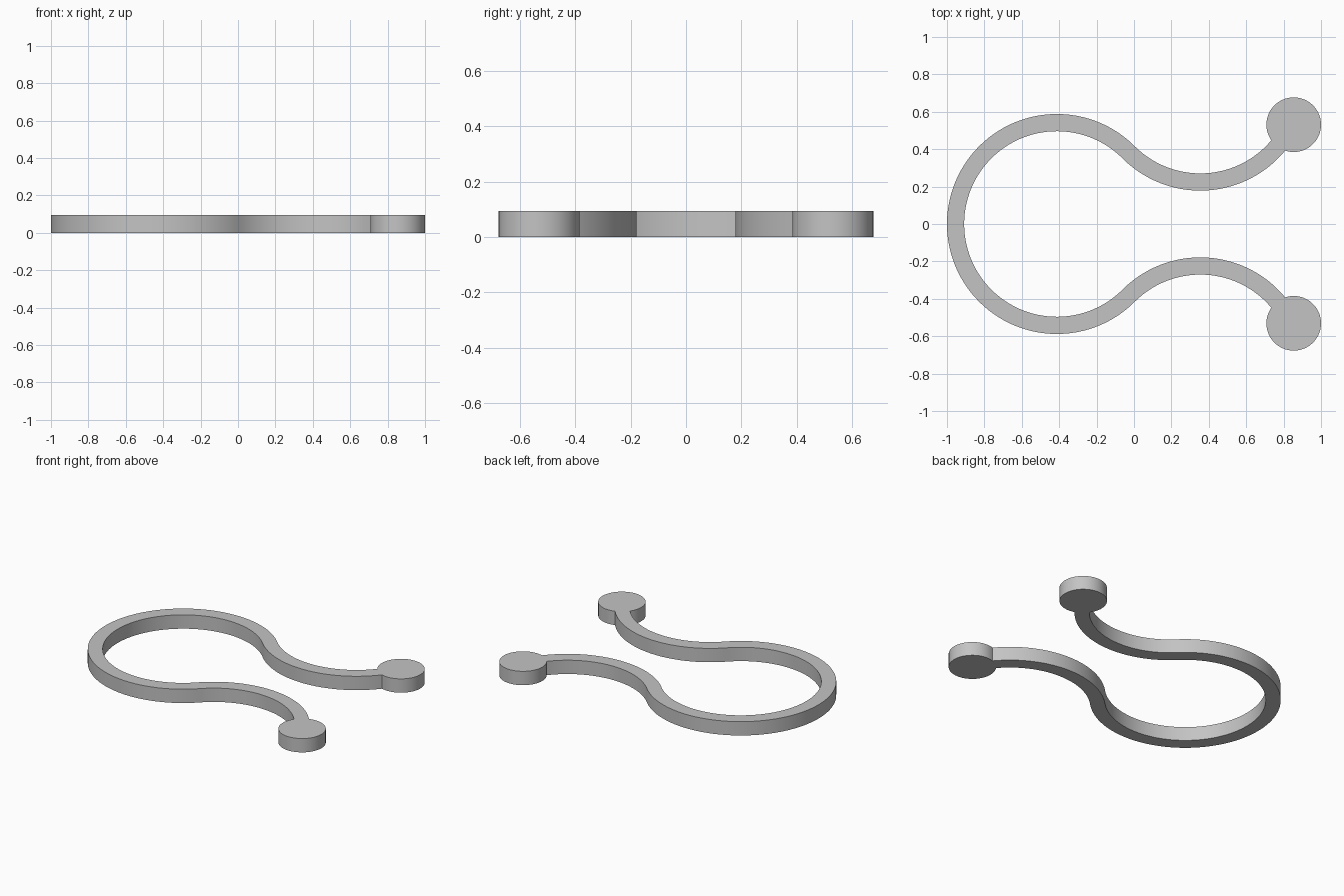
import bpy
import bmesh
from math import acos, atan2, cos, pi, radians, sin
from mathutils import Vector

# Remove the default cube
cube = bpy.data.objects.get("Cube")
if cube:
    bpy.data.objects.remove(cube, do_unlink=True)

HEIGHT = 0.094
RADIUS = 0.542          # centre line of every bend
HALF_WIDTH = 0.046
PAD_RADIUS = 0.146
OUTER, INNER = RADIUS + HALF_WIDTH, RADIUS - HALF_WIDTH

loop_centre = Vector((OUTER - 1, 0))
arm_centre = loop_centre + 2 * RADIUS * Vector((cos(pi / 4), sin(pi / 4)))
pad_centre = Vector((1 - PAD_RADIUS, 0.531))


def arc(centre, radius, start, end, steps):
    """Points along an arc, both ends included."""
    angles = [start + (end - start) * i / steps for i in range(steps + 1)]
    return [centre + radius * Vector((cos(a), sin(a))) for a in angles]


def pad_meeting(radius):
    """Angles, about the arm and the pad, where an arm edge meets the pad."""
    to_pad = pad_centre - arm_centre
    d = to_pad.length
    turn = acos((d * d + radius * radius - PAD_RADIUS ** 2) / (2 * d * radius))
    a = atan2(to_pad.y, to_pad.x) - turn
    p = arm_centre + radius * Vector((cos(a), sin(a))) - pad_centre
    return a, atan2(p.y, p.x)


# Outline of one half: loop, reverse-curved arm, round pad, and back again
near_arm, near_pad = pad_meeting(INNER)
far_arm, far_pad = pad_meeting(OUTER)
joint = radians(-135)
half = arc(loop_centre, OUTER, pi, pi / 4, 64)
half += arc(arm_centre, INNER, joint, near_arm, 48)[1:]
half += arc(pad_centre, PAD_RADIUS, near_pad + 2 * pi, far_pad, 64)[1:]
half += arc(arm_centre, OUTER, far_arm, joint, 48)[1:]
half += arc(loop_centre, INNER, pi / 4, pi, 64)[1:]
outline = half + [Vector((p.x, -p.y)) for p in reversed(half[1:-1])]

# Extrude the outline into a flat clip
bm = bmesh.new()
base = bm.faces.new([bm.verts.new((p.x, p.y, 0)) for p in outline])
raised = bmesh.ops.extrude_face_region(bm, geom=[base], use_keep_orig=True)
top_verts = [v for v in raised["geom"] if isinstance(v, bmesh.types.BMVert)]
bmesh.ops.translate(bm, verts=top_verts, vec=(0, 0, HEIGHT))
bmesh.ops.recalc_face_normals(bm, faces=bm.faces)
mesh = bpy.data.meshes.new("spring_clip")
bm.to_mesh(mesh)
bm.free()

clip = bpy.data.objects.new("spring_clip", mesh)
bpy.context.collection.objects.link(clip)

# Plain grey material
grey = bpy.data.materials.new("plain grey")
grey.use_nodes = True
colour = (0.55, 0.55, 0.55, 1)
grey.diffuse_color = colour
grey.node_tree.nodes["Principled BSDF"].inputs["Base Color"].default_value = colour
mesh.materials.append(grey)

# Smooth walls, crisp rims
bpy.ops.object.select_all(action="DESELECT")
clip.select_set(True)
bpy.context.view_layer.objects.active = clip
bpy.ops.object.shade_smooth_by_angle(angle=radians(30))
